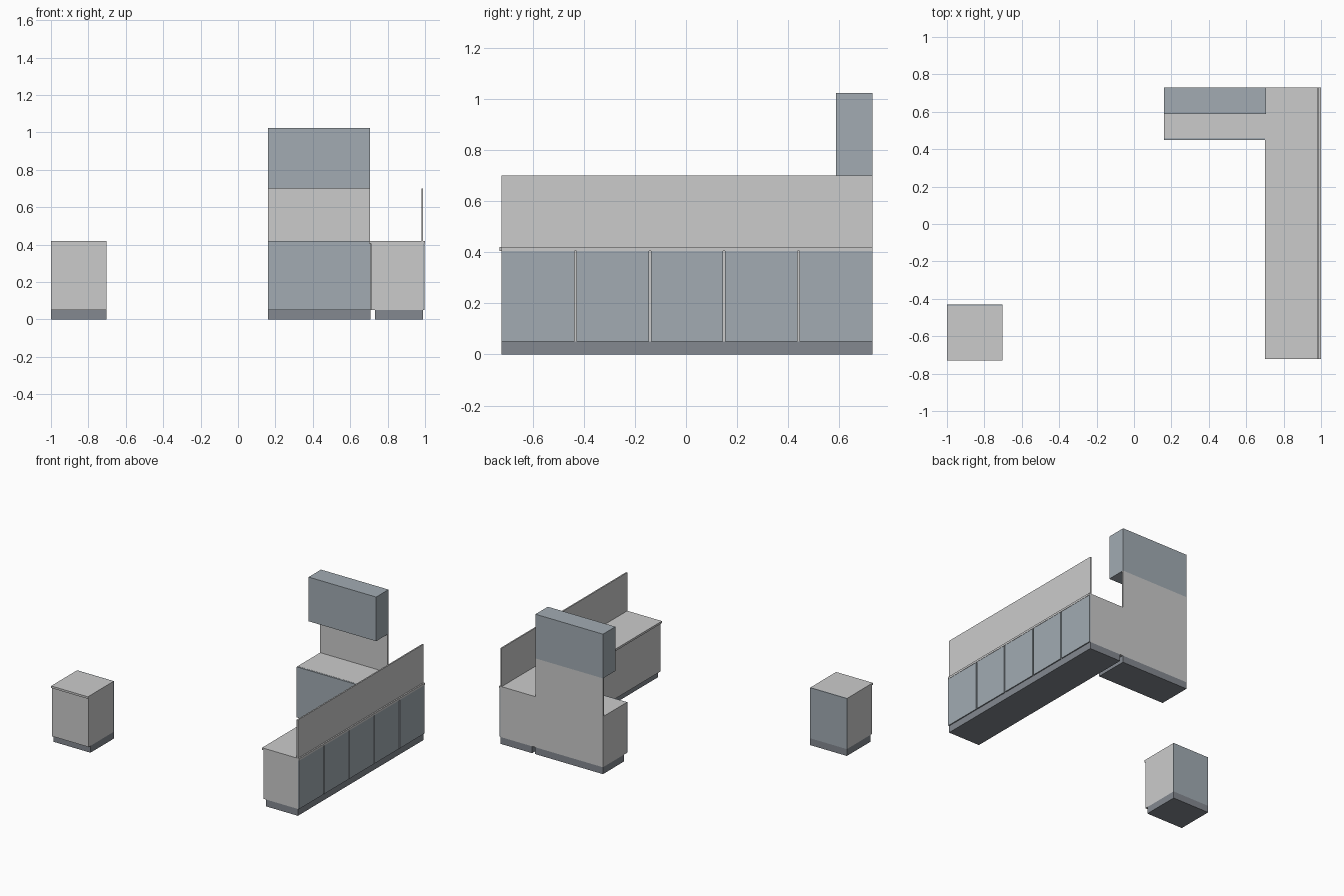
import bpy

if "Cube" in bpy.data.objects:
    bpy.data.objects.remove(bpy.data.objects["Cube"])


def material(name, rgb):
    m = bpy.data.materials.new(name)
    m.diffuse_color = (*rgb, 1)
    m.use_nodes = True
    m.node_tree.nodes["Principled BSDF"].inputs["Base Color"].default_value = m.diffuse_color
    return m


BLUE = material("blue_grey_panel", (0.36, 0.41, 0.45))
DARK = material("dark_plinth", (0.23, 0.25, 0.28))


def box(name, x, y, z, mat=None):
    """Box from (min, max) ranges on each axis."""
    bpy.ops.mesh.primitive_cube_add(size=1)
    ob = bpy.context.object
    ob.name = name
    ob.location = [(a + b) / 2 for a, b in (x, y, z)]
    ob.scale = [b - a for a, b in (x, y, z)]
    bpy.ops.object.transform_apply(location=True, rotation=False, scale=True)
    if mat:
        ob.data.materials.append(mat)
    return ob


PLINTH = (0, 0.05)
BODY = (0.05, 0.405)
TOP = (0.405, 0.42)
SPLASH = (0.42, 0.70)

# Small free-standing cabinet, panel facing the back
box("small_plinth", (-1, -0.703), (-0.70, -0.43), PLINTH, DARK)
box("small_body", (-1, -0.703), (-0.722, -0.438), BODY)
box("small_countertop", (-1, -0.703), (-0.73, -0.438), TOP)
box("small_panel", (-1, -0.703), (-0.438, -0.43), (0.05, 0.42), BLUE)

# Long run with a row of five doors on the right side
box("long_plinth", (0.733, 0.99), (-0.722, 0.73), PLINTH, DARK)
box("long_body", (0.71, 0.99), (-0.722, 0.73), BODY)
box("long_countertop", (0.70, 1.0), (-0.722, 0.73), TOP)
box("long_backsplash", (0.98, 0.99), (-0.722, 0.73), SPLASH)
pitch = 1.452 / 5
for i in range(5):
    y0 = -0.722 + i * pitch
    lo = y0 + (0.004 if i else 0)
    hi = y0 + pitch - (0.004 if i < 4 else 0)
    box(f"long_door_{i + 1}", (0.99, 0.998), (lo, hi), BODY, BLUE)

# Short run along the back, panel facing the front
box("short_plinth", (0.16, 0.708), (0.485, 0.73), PLINTH, DARK)
box("short_body", (0.16, 0.71), (0.46, 0.73), BODY)
box("short_countertop", (0.16, 0.70), (0.46, 0.73), TOP)
box("short_panel", (0.16, 0.708), (0.45, 0.46), (0.05, 0.419), BLUE)
box("short_backsplash", (0.16, 0.706), (0.72, 0.73), SPLASH)

# Wall cabinet above the short run
box("wall_cabinet", (0.16, 0.706), (0.587, 0.73), (0.70, 1.023), BLUE)
